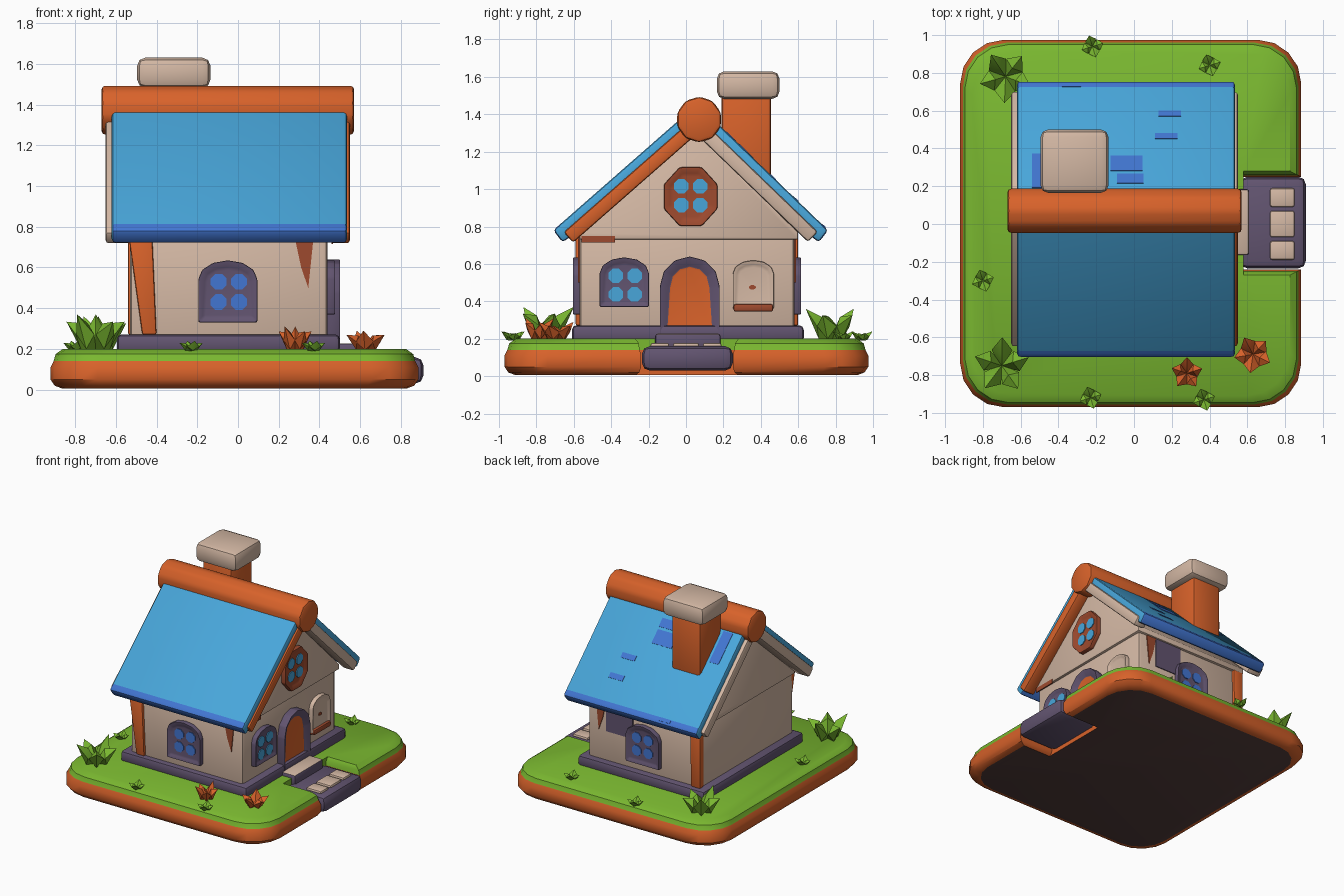
import bpy, bmesh, math
from mathutils import Vector

if "Cube" in bpy.data.objects:
    bpy.data.objects.remove(bpy.data.objects["Cube"])


def mat(name, r, g, b):
    m = bpy.data.materials.new(name)
    lin = [((c / 255 + 0.055) / 1.055) ** 2.4 for c in (r, g, b)]
    m.diffuse_color = (*lin, 1)
    m.use_nodes = True
    m.node_tree.nodes["Principled BSDF"].inputs["Base Color"].default_value = m.diffuse_color
    return m


GREEN = mat("grass green", 122, 184, 48)
ORANGE = mat("clay orange", 216, 98, 42)
BLUE = mat("roof blue", 72, 166, 218)
DEEP = mat("deep blue", 66, 118, 210)
BEIGE = mat("plaster beige", 212, 184, 164)
PURPLE = mat("stone purple", 98, 84, 112)
BROWN = mat("wood brown", 158, 74, 46)
DARK = mat("soil brown", 84, 62, 60)


def finish(name, bm, mats):
    me = bpy.data.meshes.new(name)
    bm.to_mesh(me)
    bm.free()
    for m in mats:
        me.materials.append(m)
    ob = bpy.data.objects.new(name, me)
    bpy.context.collection.objects.link(ob)
    return ob


def prism(name, pts, axis, lo, hi, mats, bevel=0.0, inset=None, rule=None, seg=2):
    """Extrude a 2D outline along an axis; the hi end can get a recessed panel."""
    def place(p, h):
        return {"x": (h, *p), "y": (p[0], h, p[1]), "z": (*p, h)}[axis]
    bm = bmesh.new()
    a = [bm.verts.new(place(p, lo)) for p in pts]
    b = [bm.verts.new(place(p, hi)) for p in pts]
    bm.faces.new(a)
    cap = bm.faces.new(b)
    n = len(pts)
    for i in range(n):
        j = (i + 1) % n
        bm.faces.new((a[i], a[j], b[j], b[i]))
    bmesh.ops.recalc_face_normals(bm, faces=bm.faces[:])
    if rule:
        for f in bm.faces:
            f.material_index = rule(f)
    if inset:
        bmesh.ops.inset_individual(bm, faces=[cap], thickness=inset[0], depth=-inset[1])
        cap.material_index = len(mats) - 1
    if bevel:
        bmesh.ops.bevel(bm, geom=bm.edges[:], offset=bevel, segments=seg, profile=0.5,
                        affect="EDGES", clamp_overlap=True, material=-1)
    return finish(name, bm, mats)


def rect(a0, a1, b0, b1):
    return [(a0, b0), (a1, b0), (a1, b1), (a0, b1)]


def ellipse(c, d, ra, rb, n=8):
    return [(c + ra * math.cos((i + .5) * math.tau / n), d + rb * math.sin((i + .5) * math.tau / n))
            for i in range(n)]


def arch(c, w, z0, z1, k=0.32, n=6):
    return [(c - w / 2, z0)] + [(c + w / 2 * math.cos(math.pi * i / n),
            z1 - k * w + k * w * math.sin(math.pi * i / n)) for i in range(n + 1)][::-1] + [(c + w / 2, z0)]


# garden slab: rounded outline with a notch for the path, lofted in layers
def outline(i):
    x0, x1, y0, y1, r = -0.92 + i, 0.885 - i, -0.97 + i, 0.975 - i, 0.23
    pts = []
    for cx, cy, a0 in ((x0 + r, y0 + r, 180), (x1 - r, y0 + r, 270), (x1 - r, y1 - r, 0), (x0 + r, y1 - r, 90)):
        if a0 == 0:
            pts += [(x1, -0.24 - i * .5), (0.58, -0.24 - i * .5), (0.58, 0.25 + i * .5), (x1, 0.25 + i * .5)]
        for k in range(5):
            a = math.radians(a0 + k * 22.5)
            pts.append((cx + r * math.cos(a), cy + r * math.sin(a)))
    return pts


bm = bmesh.new()
layers = [(0.06, 0.005), (0.02, 0.02), (0.0, 0.05), (0.0, 0.11), (0.015, 0.14), (0.025, 0.175), (0.06, 0.2)]
rings = [[bm.verts.new((x, y, z)) for x, y in outline(i)] for i, z in layers]
for k in range(len(rings) - 1):
    for i in range(len(rings[0])):
        j = (i + 1) % len(rings[0])
        f = bm.faces.new((rings[k][i], rings[k][j], rings[k + 1][j], rings[k + 1][i]))
        f.material_index = 1 if k >= 4 else 0
bm.faces.new(rings[0][::-1]).material_index = 2
bm.faces.new(rings[-1]).material_index = 1
finish("garden_base", bm, [ORANGE, GREEN, DARK])

# path, stepping stones and door step
prism("path", rect(0.56, 0.91, -0.235, 0.25), "z", 0.03, 0.16, [PURPLE], 0.04)
for k, (a, b) in enumerate(((-0.19, -0.09), (-0.07, 0.07), (0.09, 0.19))):
    prism(f"stepping_stone_{k}", rect(0.72, 0.85, a, b), "z", 0.15, 0.178, [BEIGE], 0.012)
prism("door_step", rect(0.47, 0.61, -0.165, 0.185), "z", 0.14, 0.228, [PURPLE, BEIGE], 0.015,
      rule=lambda f: int(f.normal.z > .5))

# house body
prism("plinth", rect(-0.595, 0.5, -0.61, 0.63), "z", 0.18, 0.272, [PURPLE], 0.025)
prism("walls", rect(-0.53, 0.44, -0.57, 0.58), "z", 0.2, 0.76, [BEIGE], 0.025)
prism("gable", [(-0.57, 0.73), (0.6, 0.73), (0.6, 0.77), (0.03, 1.33), (-0.57, 0.77)], "x",
      -0.545, 0.46, [BEIGE], 0.01)


# roof: slabs with coloured eaves, barge boards at both ends
def strip(p, q, a, b, t0=0.0, t1=1.0):
    p, q = Vector(p), Vector(q)
    d = q - p
    n = Vector((abs(d.y) * (1 if d.x > 0 else -1), -abs(d.x))).normalized()
    return [tuple(p + d * t + n * o) for t, o in ((t0, a), (t1, a), (t1, b), (t0, b))]


def roof_rule(f):
    c = f.calc_center_median()
    return 1 if c.z < 0.82 else (2 if f.normal.z < -0.2 else 0)


apex = (0.06, 1.455)
for side, eave in (("front", (-0.71, 0.78)), ("back", (0.76, 0.78))):
    o = strip(eave, apex, 0, 0.09)
    s = 1 if eave[0] < 0 else -1
    low = (eave[0] + 0.05 * s, 0.715)
    mid = strip(eave, apex, 0, 0, 0.05)[0]
    under = strip(eave, apex, 0, 0.09, 0.08)[3]
    prism(side + "_roof", [eave, mid, o[1], o[2], under, low], "x", -0.62, 0.535,
          [BLUE, DEEP, BEIGE], 0.018, rule=roof_rule)
    board = strip(eave, apex, 0.045, 0.12, 0.035, 0.98)
    prism(side + "_barge_right", board, "x", 0.45, 0.55, [ORANGE if s > 0 else BEIGE], 0.015)
    prism(side + "_barge_left", board, "x", -0.65, -0.53, [BEIGE], 0.015)

# painted darker tiles on the back roof
for k, (x, y, w, h) in enumerate(((0.19, 0.585, .12, .03), (0.17, 0.465, .12, .03), (-0.04, 0.32, .17, .08),
                                  (-0.5, 0.28, .08, .18), (-0.33, 0.735, .1, .02), (-0.02, 0.24, .14, .05))):
    t = (0.76 - y) / 0.70
    prism(f"dark_tile_{k}", strip((0.76, 0.78), apex, -0.003, 0.004, t - h / 1.4, t + h / 1.4), "x",
          x - w / 2, x + w / 2, [DEEP])

# ridge log and chimney
prism("ridge", ellipse(0.07, 1.372, 0.123, 0.123, 10), "x", -0.67, 0.57, [ORANGE], 0.02)
prism("chimney_stack", rect(-0.44, -0.19, 0.19, 0.455), "z", 1.0, 1.52, [ORANGE], 0.02)
prism("chimney_cap", rect(-0.495, -0.135, 0.165, 0.5), "z", 1.482, 1.63, [BEIGE], 0.04)


# windows and door
def panes(name, axis, c, z, h, s, m, gap=0.05, r=0.042):
    for i in (-1, 1):
        for j in (-1, 1):
            prism(f"{name}_pane_{i + 1}{j + 1}", ellipse(c + i * gap, z + j * gap, r, r), axis,
                  h - .002 * s, h + .006 * s, [m])


for name, s, wall in (("front", -1, -0.57), ("back", 1, 0.58)):
    out = wall + 0.038 * s
    prism(name + "_window", arch(-0.05, 0.29, 0.33, 0.635), "y", wall - .02 * s, out, [PURPLE], 0.008, (0.04, 0.018))
    panes(name + "_window", "y", -0.045, 0.48, out - 0.018 * s, s, DEEP)
    # corner post on the left side of each long wall
    prism(name + "_left_post", [(-0.535, 0.74), (-0.42, 0.74), (-0.40, 0.27), (-0.47, 0.27)] if s < 0 else
          [(-0.54, 0.74), (-0.45, 0.74), (-0.46, 0.27), (-0.54, 0.27)], "y", wall - .03 * s, wall + .02 * s,
          [ORANGE], 0.01)
    prism(name + "_right_brace", [(0.28, 0.74), (0.37, 0.74), (0.345, 0.5), (0.31, 0.6)], "y",
          wall - .002 * s, wall + .007 * s, [BROWN])
prism("back_wall_patch", rect(0.05, 0.28, 0.5, 0.74), "y", 0.578, 0.587, [PURPLE])

prism("side_window", arch(-0.33, 0.265, 0.37, 0.635), "x", 0.42, 0.48, [PURPLE], 0.008, (0.035, 0.018))
panes("side_window", "x", -0.325, 0.487, 0.462, 1, BLUE)
prism("blind_window", arch(0.36, 0.22, 0.36, 0.62), "x", 0.42, 0.475, [BEIGE], 0.008, (0.03, 0.015))
prism("blind_window_sill", rect(0.255, 0.465, 0.345, 0.385), "x", 0.42, 0.482, [BROWN], 0.01)
prism("blind_window_knot", ellipse(0.355, 0.475, 0.02, 0.012), "x", 0.458, 0.466, [BROWN])
prism("gable_window", ellipse(0.025, 0.96, 0.155, 0.17), "x", 0.44, 0.495, [BROWN], 0.01, (0.045, 0.018))
panes("gable_window", "x", 0.025, 0.965, 0.477, 1, BLUE)
prism("door", arch(0.02, 0.32, 0.2, 0.64, 0.5), "x", 0.42, 0.505, [PURPLE, ORANGE], 0.008, (0.055, 0.03))
prism("eave_patch", rect(-0.56, -0.38, 0.715, 0.75), "x", 0.458, 0.466, [BROWN])


# plants: V-shaped tufts of pointed leaves
def tuft(name, loc, n, r, h, w, m, turn=0.3):
    bm = bmesh.new()
    for k in range(n):
        a = turn + k * math.tau / n
        d, e = Vector((math.cos(a), math.sin(a), 0)), Vector((-math.sin(a), math.cos(a), 0))
        up = Vector((0, 0, 1))
        v = [bm.verts.new(Vector(loc) + p) for p in (
            -d * r * .1, d * r * .55 + e * w + up * h * .45, d * r + up * h * (0.8 + 0.2 * (k % 2)),
            d * r * .55 - e * w + up * h * .45, d * r * .4 + up * h * .75, d * r * .5 + up * h * .05)]
        for q in ((0, 4, 1), (1, 4, 2), (2, 4, 3), (3, 4, 0), (0, 1, 5), (1, 2, 5), (2, 3, 5), (3, 0, 5)):
            bm.faces.new([v[i] for i in q])
    bmesh.ops.recalc_face_normals(bm, faces=bm.faces[:])
    return finish(name, bm, [m])


tuft("front_bush", (-0.70, -0.75, 0.19), 5, 0.15, 0.18, 0.055, GREEN)
tuft("back_bush", (-0.68, 0.78, 0.19), 5, 0.14, 0.17, 0.055, GREEN, 0.9)
tuft("orange_flower_left", (0.28, -0.79, 0.19), 5, 0.085, 0.12, 0.035, ORANGE)
tuft("orange_flower_right", (0.63, -0.69, 0.19), 5, 0.1, 0.1, 0.045, ORANGE, 0.8)
for k, (x, y) in enumerate(((-0.22, 0.94), (0.37, -0.93), (-0.23, -0.92), (-0.8, -0.3), (0.4, 0.84))):
    tuft(f"grass_clump_{k}", (x, y, 0.19), 4, 0.06, 0.05, 0.03, GREEN)

bpy.ops.object.select_all(action="SELECT")
bpy.context.view_layer.objects.active = bpy.data.objects["walls"]
bpy.ops.object.shade_smooth_by_angle(angle=math.radians(35))
